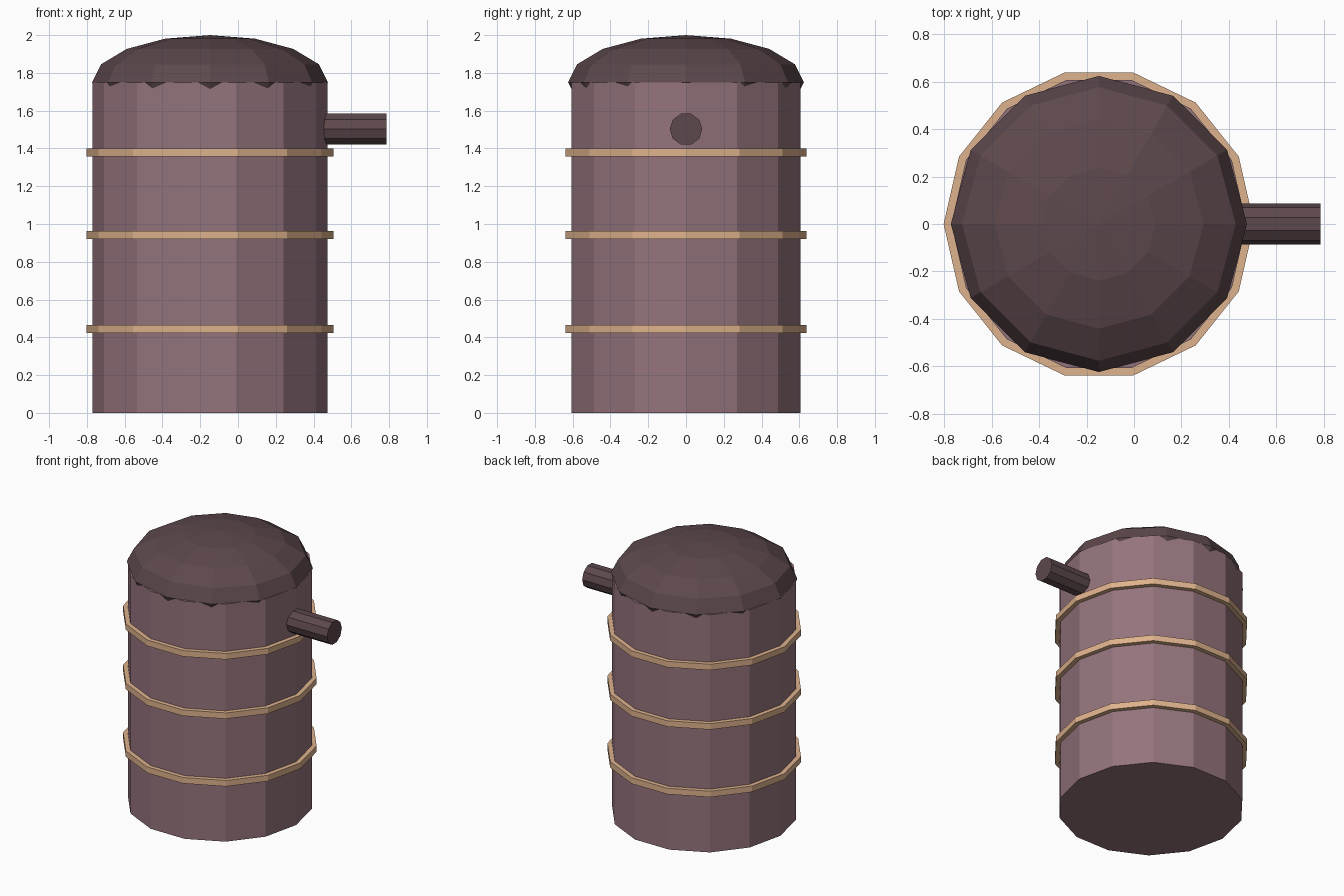
import bpy
import bmesh
from math import pi
from mathutils import Matrix

old = bpy.data.objects.get("Cube")
if old:
    bpy.data.objects.remove(old, do_unlink=True)

CENTRE_X = -0.148
RADIUS = 0.622
SIDES = 14


def material(name, rgb):
    mat = bpy.data.materials.new(name)
    mat.use_nodes = True
    colour = (*rgb, 1.0)
    mat.diffuse_color = colour
    mat.node_tree.nodes["Principled BSDF"].inputs["Base Color"].default_value = colour
    return mat


def finish(name, bm, mat):
    mesh = bpy.data.meshes.new(name)
    bm.to_mesh(mesh)
    bm.free()
    mesh.materials.append(mat)
    obj = bpy.data.objects.new(name, mesh)
    bpy.context.collection.objects.link(obj)
    return obj


def prism(name, sides, radius, length, matrix, mat):
    """Closed cylinder along local z, with a corner on local +y."""
    bm = bmesh.new()
    bmesh.ops.create_cone(bm, cap_ends=True, segments=sides, radius1=radius,
                          radius2=radius, depth=length,
                          matrix=matrix @ Matrix.Rotation(pi / 2, 4, "Z"))
    return finish(name, bm, mat)


mauve = material("dusty mauve", (0.296, 0.174, 0.202))
dark = material("dark plum", (0.109, 0.065, 0.072))
tan = material("tan", (0.73, 0.445, 0.262))

# Barrel body
TOP = 1.75
prism("barrel_body", SIDES, RADIUS, TOP,
      Matrix.Translation((CENTRE_X, 0, TOP / 2)), mauve)

# Three hoops
for label, z in (("lower", 0.444), ("middle", 0.9415), ("upper", 1.379)):
    prism(label + "_hoop", SIDES, 0.6545, 0.044,
          Matrix.Translation((CENTRE_X, 0, z)), tan)

# Domed lid: squashed sphere whose underside sinks into the barrel
bm = bmesh.new()
bmesh.ops.create_uvsphere(
    bm, u_segments=12, v_segments=8, radius=1,
    matrix=Matrix.Translation((CENTRE_X, 0, TOP)) @ Matrix.Diagonal((0.624, 0.624, 0.25, 1)))
finish("domed_lid", bm, dark)

# Spout on the left side, corner pointing up
START, END = 0.3, 0.786
prism("spout", 10, 0.086, END - START,
      Matrix.Translation(((START + END) / 2, 0, 1.502))
      @ Matrix.Rotation(pi / 2, 4, "Y") @ Matrix.Rotation(pi / 2, 4, "Z"), dark)
